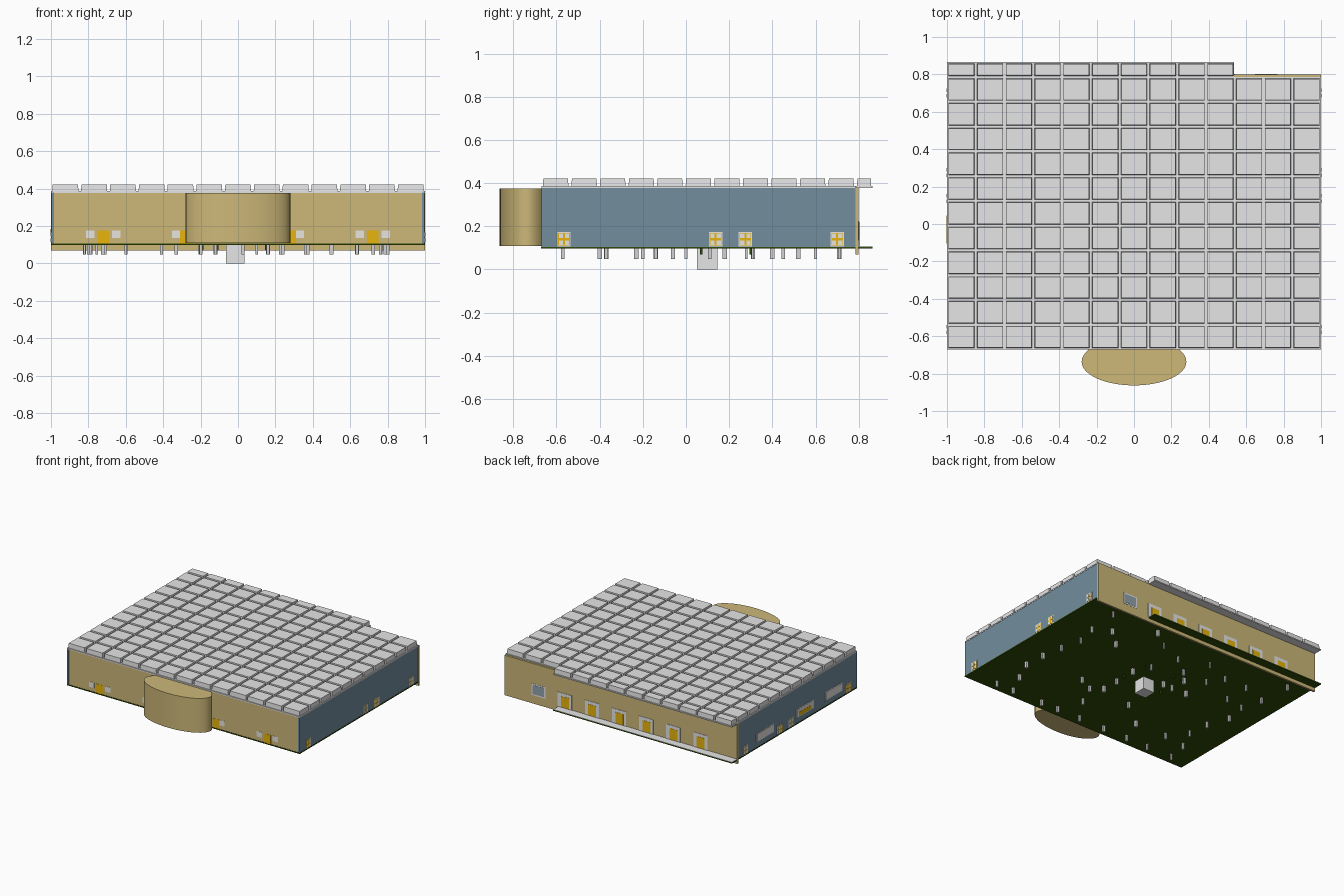
import bpy, bmesh, random
from mathutils import Vector

random.seed(4)
if "Cube" in bpy.data.objects:
    bpy.data.objects.remove(bpy.data.objects["Cube"])


def material(name, r, g, b):
    m = bpy.data.materials.new(name)
    m.use_nodes = True
    m.diffuse_color = (r, g, b, 1)
    m.node_tree.nodes["Principled BSDF"].inputs["Base Color"].default_value = (r, g, b, 1)
    return m


TAN = material("tan wall", .61, .48, .19)
BLUE = material("slate blue", .17, .27, .34)
ROOF = material("roof grey", .79, .79, .8)
GREEN = material("dark green", .03, .07, .002)
YELLOW = material("golden yellow", .8, .46, .004)
PANE = material("pale pane", .8, .79, .75)
GREY = material("post grey", .65, .65, .66)
GLASS = material("blue grey glass", .28, .36, .42)


def finish(name, bm, mat):
    mesh = bpy.data.meshes.new(name)
    bm.to_mesh(mesh)
    bm.free()
    mesh.materials.append(mat)
    ob = bpy.data.objects.new(name, mesh)
    bpy.context.collection.objects.link(ob)
    return ob


def add_box(bm, lo, hi):
    lo, hi = Vector(lo), Vector(hi)
    verts = bmesh.ops.create_cube(bm, size=1)["verts"]
    for v in verts:
        v.co = (lo + hi) / 2 + v.co * (hi - lo)
    return verts


def box(name, lo, hi, mat):
    bm = bmesh.new()
    add_box(bm, lo, hi)
    return finish(name, bm, mat)


# Plate on an outside wall: u runs along the wall, layer stacks outwards
WALLS = {"front": (1, -.668, -1), "back": (1, .8, 1), "left": (0, .998, 1), "right": (0, -.998, -1)}


def plate(name, wall, u, z, width, height, mat, layer=1):
    axis, face, sign = WALLS[wall]
    a, b = sorted((face - sign * .002, face + sign * .0015 * layer))
    lo, hi = [0, 0, z - height / 2], [0, 0, z + height / 2]
    lo[axis], hi[axis] = a, b
    lo[1 - axis], hi[1 - axis] = u - width / 2, u + width / 2
    box(wall + "_" + name, lo, hi, mat)


# Walls
FRONT, BACK, EDGE, NOTCH = -.67, .785, .865, .535
BASE, TOP = .105, .38
for side, x in (("left", .985), ("right", -.998)):
    box(side + "_wall", (x, FRONT, BASE), (x + .013, BACK, TOP), BLUE)
box("front_wall", (-.985, -.668, BASE), (.985, -.65, TOP), TAN)
box("back_wall", (-1, BACK, .07), (1, .8, TOP), TAN)

# Floor plate and rear terrace
box("floor_plate", (-1, FRONT - .001, .097), (1, BACK, BASE), GREEN)
box("terrace_base", (-1, .8, .097), (NOTCH, EDGE, BASE), GREEN)
box("terrace_top", (-1, .8, BASE), (NOTCH, EDGE, BASE + .002), ROOF)

# Bulging oval entrance hall
bm = bmesh.new()
bmesh.ops.create_cone(bm, cap_ends=True, segments=48, radius1=1, radius2=1, depth=1)
for v in bm.verts:
    v.co = (v.co.x * .28, v.co.y * .127 - .736, .242 + v.co.z * .266)
hall = finish("oval_hall", bm, TAN)
bpy.context.view_layer.objects.active = hall
hall.select_set(True)
bpy.ops.object.shade_smooth_by_angle()

# Roof slab with steep-sided tiles, and a shorter row over the terrace
COLS, ROWS = 13, 11
pitch_x, pitch_y = 2 / COLS, (BACK - FRONT) / ROWS
bm = bmesh.new()
add_box(bm, (-1, FRONT, .377), (1, BACK, .386))
add_box(bm, (-1, BACK, .377), (NOTCH, EDGE, .386))
for row in range(ROWS + 1):
    y0 = FRONT + row * pitch_y
    y1 = min(y0 + pitch_y, EDGE)
    for col in range(COLS):
        x0 = -1 + col * pitch_x
        if row == ROWS and x0 > NOTCH - .02:
            continue
        mid = Vector((x0 + pitch_x / 2, (y0 + y1) / 2))
        for v in add_box(bm, (x0, y0, .385), (x0 + pitch_x, y1, .422)):
            inset = .009 if v.co.z > .4 else .007
            v.co.x -= inset if v.co.x > mid.x else -inset
            v.co.y -= inset if v.co.y > mid.y else -inset
finish("roof_tiles", bm, ROOF)

# Front doors and windows
for s in (-1, 1):
    for x in (.72, .28):
        plate("door", "front", s * x, .14, .06, .07, YELLOW)
    for x in (.79, .65, .33):
        plate("window", "front", s * x, .156, .046, .042, PANE)

# Windows with a yellow border and cross bars on both sides
for wall in ("left", "right"):
    for y in (-.565, .137, .275, .7):
        plate("window_frame", wall, y, .14, .062, .068, PANE)
        plate("window_bars", wall, y, .14, .054, .058, YELLOW, 2)
        for dy in (-.0145, .0145):
            for dz in (-.0155, .0155):
                plate("window_pane", wall, y + dy, .14 + dz, .019, .021, PANE, 3)

# Long windows on one side, the middle one with a yellow blind
for y in (.455, -.03, -.385):
    plate("long_frame", "right", y, .18, .22, .07, GREY)
    plate("long_pane", "right", y, .18, .2, .055, PANE, 2)
plate("long_blind", "right", -.03, .168, .15, .03, YELLOW, 3)

# Rear doors with surrounds, and one rear window
for i in range(6):
    x = .48 - i * .233
    plate("door_frame", "back", x, .162, .12, .115, ROOF, 2)
    plate("door", "back", x - .004, .152, .068, .085, YELLOW, 3)
plate("window_frame", "back", .707, .18, .12, .09, ROOF)
plate("window_glass", "back", .707, .18, .1, .07, GLASS, 2)

# Short posts below the floor: around the rim, then scattered inside
bm = bmesh.new()


def post(x, y):
    w = random.choice((.006, .008, .01))
    add_box(bm, (x - w, y - w, .048), (x + w, y + w, .1))


for i in range(9):
    x = -.8 + i * .2 + random.uniform(-.04, .04)
    post(x, -.57)
    post(x, random.choice((.52, .6, .71)))
for i in range(6):
    y = -.4 + i * .17
    for x in (-.75, .75):
        post(x + random.uniform(-.06, .06), y)
for i in range(22):
    post(random.choice((-.6, -.33, -.2, -.12, .1, .16, .24, .36, .5)),
         random.choice((-.37, -.2, -.14, 0, .18, .31, .34, .4)))
finish("floor_posts", bm, GREY)

# Small green brackets under the middle of the floor
bm = bmesh.new()
for x in (-.19, -.11, .15):
    for y in (.07, .3):
        add_box(bm, (x - .006, y - .006, .07), (x + .006, y + .006, .1))
finish("floor_brackets", bm, GREEN)

# Central block
box("central_block", (-.063, .05, 0), (.035, .147, .1), ROOF)
